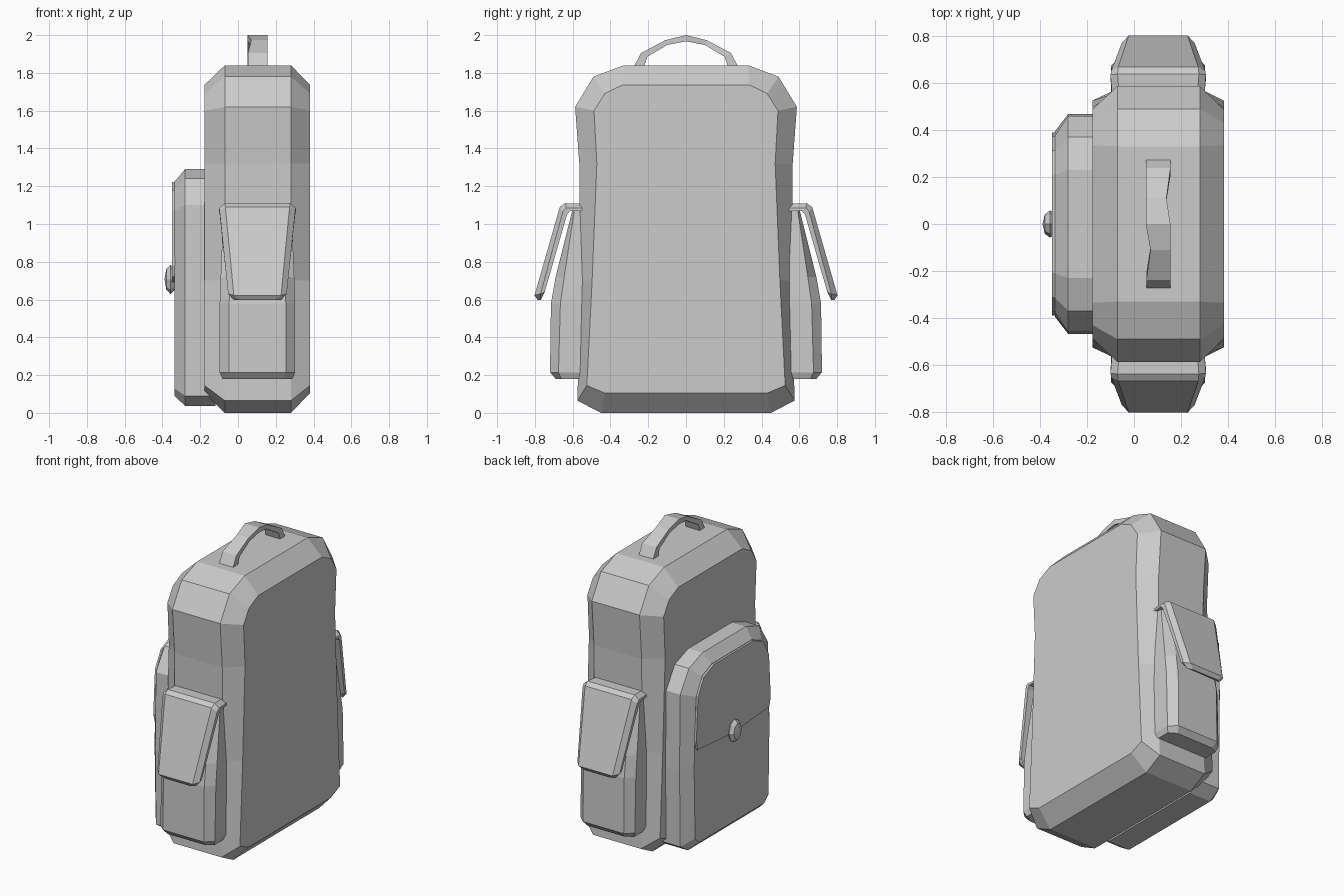
import bpy, bmesh
from mathutils import Matrix

if "Cube" in bpy.data.objects:
    bpy.data.objects.remove(bpy.data.objects["Cube"])


def loft(name, rings, mirror=False):
    """Bridge equal-sized closed rings and cap both ends."""
    bm = bmesh.new()
    loops = [[bm.verts.new(p) for p in ring] for ring in rings]
    n = len(loops[0])
    for a, b in zip(loops, loops[1:]):
        for i in range(n):
            j = (i + 1) % n
            bm.faces.new((a[i], a[j], b[j], b[i]))
    bm.faces.new(loops[0])
    bm.faces.new(loops[-1])
    bmesh.ops.recalc_face_normals(bm, faces=bm.faces[:])
    me = bpy.data.meshes.new(name)
    bm.to_mesh(me)
    bm.free()
    ob = bpy.data.objects.new(name, me)
    bpy.context.collection.objects.link(ob)
    if mirror:
        mod = ob.modifiers.new("Mirror", "MIRROR")
        mod.use_axis = (False, True, False)
        mod.use_mirror_merge = False
    return ob


def outline(x, half):
    """Symmetric YZ outline at a given x, from its +y half (bottom to top)."""
    return [(x, y, z) for y, z in half] + [(x, -y, z) for y, z in reversed(half)]


# main bag: rounded outline with chamfered front and back rims
full = [(.45, 0), (.575, .065), (.56, .7), (.565, 1.32), (.587, 1.62), (.49, 1.78), (.33, 1.84)]
rim = [(.43, .105), (.525, .145), (.497, .7), (.472, 1.32), (.487, 1.60), (.43, 1.69), (.335, 1.737)]
loft("main_bag", [outline(-.177, rim), outline(-.07, full), outline(.28, full), outline(.382, rim)])

# front pocket
p_full = [(.38, .037), (.46, .09), (.468, .6), (.46, 1.10), (.37, 1.24), (.23, 1.29)]
p_rim = [(.34, .09), (.385, .13), (.395, .6), (.375, 1.07), (.315, 1.18), (.21, 1.225)]
loft("front_pocket", [outline(-.12, p_full), outline(-.28, p_full), outline(-.336, p_rim)])

# thin lid on the front pocket, dipping slightly in the middle
lid = [(0, .69), (.375, .72), (.39, .78), (.372, 1.07), (.312, 1.178), (.208, 1.222)]
loft("front_pocket_lid", [outline(-.325, lid)[:-1], outline(-.349, lid)[:-1]])

# faceted button
bm = bmesh.new()
bmesh.ops.create_uvsphere(bm, u_segments=8, v_segments=4, radius=1,
                          matrix=Matrix.Translation((-.357, 0, .707)) @ Matrix.Diagonal((.032, .058, .078, 1))
                          @ Matrix.Rotation(1.5708, 4, 'Y'))
me = bpy.data.meshes.new("pocket_button")
bm.to_mesh(me)
bm.free()
bpy.context.collection.objects.link(bpy.data.objects.new("pocket_button", me))

# side pockets: sections stacked in z, (z, half width, y of side, y of outer face)
CX = .103
sections = [(.18, .185, .66, .69), (.215, .2, .675, .72), (.58, .2, .665, .715),
            (.72, .195, .645, .69), (1.08, .18, .59, .60)]
rings = []
for z, w, ys, yo in sections:
    rings.append([(CX + sx * k, y, z) for sx, k, y in
                  ((-1, w, .5), (-1, w, ys), (-1, w - .05, yo),
                   (1, w - .05, yo), (1, w, ys), (1, w, .5))])
loft("side_pocket", rings, mirror=True)

# side pocket flaps: (half width, inner point, chamfer, outer point) down the flap
flap = [(.195, (.53, 1.07), (.53, 1.085), (.53, 1.107)),
        (.203, (.615, 1.068), (.635, 1.085), (.638, 1.11)),
        (.2, (.63, 1.05), (.652, 1.065), (.668, 1.09)),
        (.155, (.748, .64), (.77, .63), (.802, .622)),
        (.125, (.765, .605), (.77, .597), (.785, .597))]
rings = []
for w, a, b, c in flap:
    rings.append([(CX + dx, y, z) for dx, (y, z) in
                  ((-w, a), (-w, b), (-w + .03, c), (w - .03, c), (w, b), (w, a))])
loft("side_pocket_flap", rings, mirror=True)

# carry handle: outer and inner arc points with varying strap width
arc = [(.28, 1.825, .225, 1.825, .155), (.238, 1.905, .205, 1.885, .155),
       (.11, 1.973, .10, 1.948, .138)]
rings = []
for s, pts in ((-1, arc), (0, [(0, 2.0, 0, 1.967, .155)]), (1, arc[::-1])):
    for yo, zo, yi, zi, x1 in pts:
        x0 = .208 - x1 if s < 0 else .05
        x1 = .155 if s < 0 else x1
        rings.append([(x0, s * yo, zo), (x1, s * yo, zo), (x1, s * yi, zi), (x0, s * yi, zi)])
loft("carry_handle", rings)
